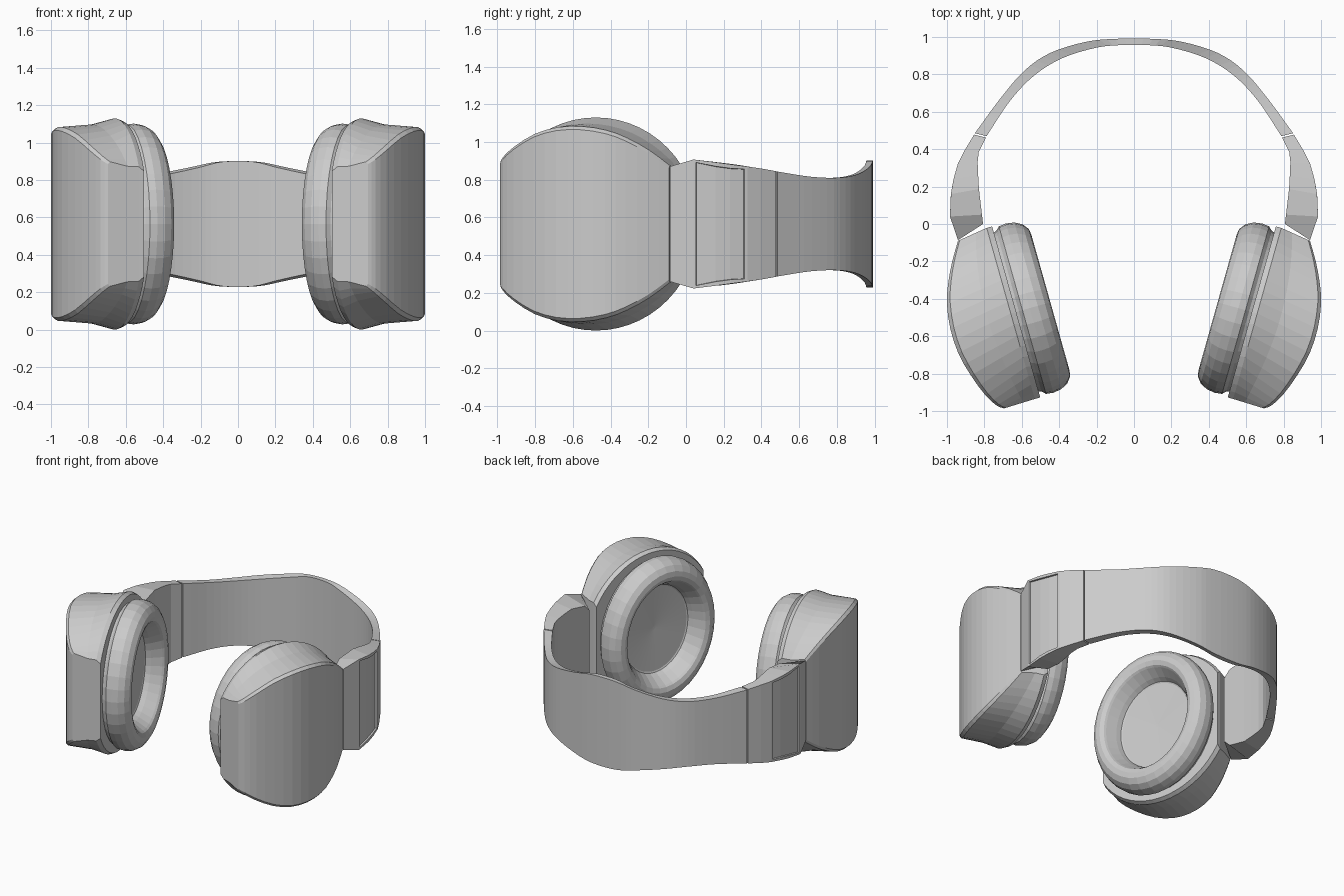
import bpy, bmesh, math
from mathutils import Vector

if "Cube" in bpy.data.objects:
    bpy.data.objects.remove(bpy.data.objects["Cube"])

CZ = 0.565                                   # height of the horizontal mid-plane


def loft(bm, rings, cap_start=True, cap_end=True):
    """Skin a list of closed rings; returns the side faces per ring gap."""
    vs = [[bm.verts.new(p) for p in r] for r in rings]
    n = len(vs[0])
    rows = [[bm.faces.new((a[j], a[(j + 1) % n], b[(j + 1) % n], b[j])) for j in range(n)]
            for a, b in zip(vs, vs[1:])]
    if cap_start:
        bm.faces.new(vs[0])
    if cap_end:
        bm.faces.new(vs[-1])
    bmesh.ops.recalc_face_normals(bm, faces=bm.faces)
    return rows


def finish(name, bm, mirror=True):
    me = bpy.data.meshes.new(name)
    bm.to_mesh(me)
    bm.free()
    ob = bpy.data.objects.new(name, me)
    bpy.context.collection.objects.link(ob)
    if mirror:
        m = ob.modifiers.new("mirror", 'MIRROR')
        m.use_mirror_merge = False
    return ob


def smooth(pts, steps):
    """Catmull-Rom curve through tuples of any length."""
    p = [Vector(q) for q in pts]
    p = [2 * p[0] - p[1]] + p + [2 * p[-1] - p[-2]]
    out = []
    for i in range(1, len(p) - 2):
        a, b, c, d = p[i - 1:i + 3]
        for k in range(steps):
            t = k / steps
            out.append(0.5 * (2 * b + (c - a) * t + (2 * a - 5 * b + 4 * c - d) * t * t
                              + (3 * b - a - 3 * c + d) * t ** 3))
    return out + [p[-2]]


def strap_ring(ox, oy, ix, iy, ho, hi):
    return [(ox, oy, CZ + ho), (ix, iy, CZ + hi), (ix, iy, CZ - hi), (ox, oy, CZ - ho)]


# Headband: outer x, y, inner x, y, half height
half = [(.851, .485, .788, .470, .278), (.717, .668, .663, .658, .250),
        (.588, .818, .530, .797, .246), (.449, .914, .380, .888, .265),
        (.262, .973, .209, .941, .302), (.100, .990, .080, .956, .333)]
full = half + [(-a, b, -c, d, h) for a, b, c, d, h in reversed(half)]
bm = bmesh.new()
loft(bm, [strap_ring(*s, s[4]) for s in smooth(full, 4)])
finish("headband", bm, mirror=False)

# Slider arms with a recessed outer panel
arm = [(.941, -.086, .807, .000, .305, .250), (.984, .040, .813, .050, .342, .300),
       (.979, .160, .829, .187, .327, .325), (.965, .240, .833, .260, .316, .316),
       (.941, .325, .836, .330, .305, .305), (.905, .395, .830, .385, .295, .295),
       (.855, .478, .792, .462, .280, .280)]
bm = bmesh.new()
rows = loft(bm, [strap_ring(*s) for s in arm])
bmesh.ops.inset_region(bm, faces=[r[3] for r in rows[1:4]], thickness=.003, depth=0)
bmesh.ops.inset_region(bm, faces=[r[3] for r in rows[1:4]], thickness=.018, depth=0)
bmesh.ops.inset_region(bm, faces=[r[3] for r in rows[1:4]], thickness=.002, depth=-.012)
finish("slider_arm", bm)

# Ear cup frame: centre, in-plane axis and inward normal
C = Vector((.63, -.47, CZ))
S = Vector((.271, .963, 0)).normalized()
N = Vector((-S.y, S.x, 0))
UP = Vector((0, 0, 1))

# Ear cup shell: curved outer plate lofted to a circle with cut-off sides
plate = [(.941, -.090, .310), (.972, -.200, .390), (.994, -.320, .455), (1.0, -.430, .495),
         (.982, -.560, .515), (.940, -.690, .510), (.872, -.810, .475), (.795, -.915, .410),
         (.735, -.970, .360), (.695, -.986, .335)]
edge = smooth(plate, 2)


def closed(top):
    return top + [Vector((p.x, p.y, 2 * CZ - p.z)) for p in reversed(top)]


def rim(r, n):
    a0 = math.acos(.475 / r)
    k = len(edge) - 1
    ang = [a0 + (math.pi - 2 * a0) * i / k for i in range(k + 1)]
    return [C + S * r * math.cos(a) + UP * r * math.sin(a) + N * n for a in ang]


face = [Vector((p.x, p.y, CZ + p.z - .015)) for p in edge]
lip = [Vector((p.x, p.y, CZ + p.z)) for p in edge]
rim_out, rim_in = rim(.565, -.03), rim(.552, 0)
lip = [a.lerp(b, .06) for a, b in zip(lip, rim_out)]
waist = []
for a, b in zip(lip, rim_out):
    m = a.lerp(b, .6)
    m.z = CZ + (m.z - CZ) * .975
    waist.append(m)
bm = bmesh.new()
# the plate and the back are skinned with strips from top edge to bottom edge
rings = [closed(r) for r in (face, lip, waist, rim_out, rim_in)]
loft(bm, rings, cap_start=False, cap_end=True)
bm.verts.ensure_lookup_table()
n = len(rings[0])
for i in range(n // 2 - 1):
    bm.faces.new([bm.verts[j] for j in (i, i + 1, n - 2 - i, n - 1 - i)])
bmesh.ops.recalc_face_normals(bm, faces=bm.faces)
finish("ear_cup_shell", bm)

# Ear cushion: oval ring with a recessed, slightly conical speaker cover
profile = [(.93, -.01), (.95, .015), (.99, .035), (1.0, .075), (.985, .12), (.94, .16),
           (.87, .185), (.80, .190), (.74, .178), (.72, .165), (.64, .095), (.61, .060),
           (.59, .055), (.02, .040)]
SEG = 36
bm = bmesh.new()
loft(bm, [[C + S * (.47 * r * math.cos(a)) + UP * (.537 * r * math.sin(a)) + N * d
           for a in (2 * math.pi * i / SEG for i in range(SEG))] for r, d in profile])
finish("ear_cushion", bm)
